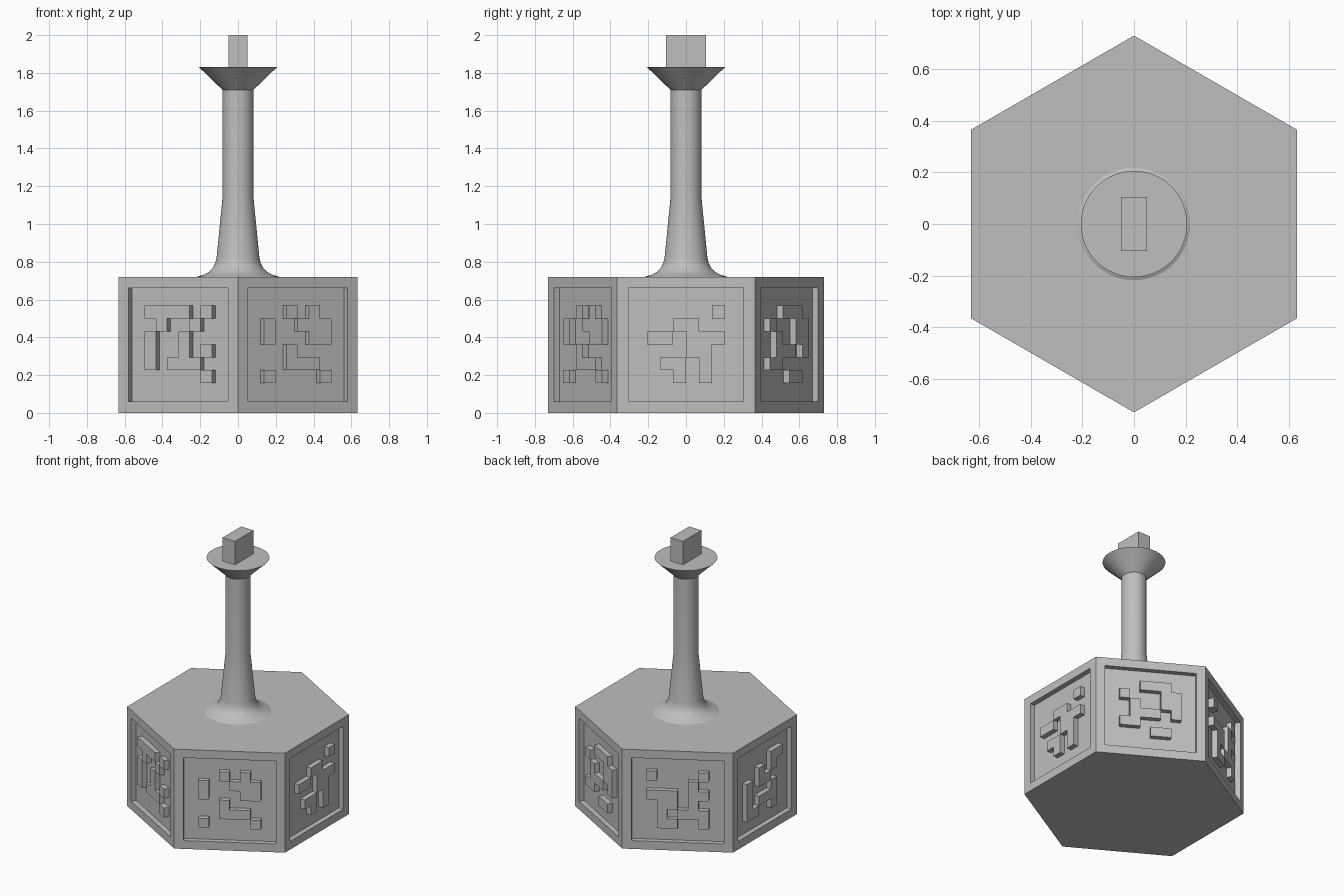
import bpy, bmesh, math
from mathutils import Matrix, Vector

old = bpy.data.objects.get("Cube")
if old:
    bpy.data.objects.remove(old, do_unlink=True)

grey = bpy.data.materials.new("plain_grey")
grey.use_nodes = True
colour = (0.52, 0.52, 0.52, 1)
grey.diffuse_color = colour
grey.node_tree.nodes["Principled BSDF"].inputs["Base Color"].default_value = colour

RADIUS, HEIGHT, DEPTH = 0.73, 0.72, 0.036
APOTHEM = RADIUS * math.cos(math.pi / 6)
CELL = 0.0685
ROW_MID = 0.363


def finish(bm, name):
    mesh = bpy.data.meshes.new(name)
    bmesh.ops.recalc_face_normals(bm, faces=bm.faces)
    bm.to_mesh(mesh)
    bm.free()
    mesh.materials.append(grey)
    obj = bpy.data.objects.new(name, mesh)
    bpy.context.collection.objects.link(obj)
    return obj


# Hexagonal base with a recessed panel on every side
bm = bmesh.new()
bmesh.ops.create_cone(bm, cap_ends=True, segments=6, radius1=RADIUS, radius2=RADIUS,
                      depth=HEIGHT, matrix=Matrix.Translation((0, 0, HEIGHT / 2)))
sides = [f for f in bm.faces if abs(f.normal.z) < 0.5]
bmesh.ops.inset_individual(bm, faces=sides, thickness=0.085)
for panel in bmesh.ops.extrude_discrete_faces(bm, faces=sides)["faces"]:
    panel.normal_update()
    bmesh.ops.translate(bm, verts=panel.verts, vec=panel.normal * -DEPTH)
finish(bm, "hexagonal_base")


# Raised square-block patterns, top row first, one for each side
PATTERNS = {
    "front_right": (-120, ["####.#", ".#..#.", "#..#..", "#..#.#", "#.###.", ".....#"]),
    "front_left": (-60, ["..#.#.", "#..###", "#...##", "..#...", "..###.", "#....#"]),
    "left": (0, [".....#", "..##..", "##.###", "...##.", ".##.#.", "..#.#."]),
    "back_left": (60, ["..###.", "#...##", ".#..##", ".###.#", "##....", "...##."]),
    "back_right": (120, ["#....#", "....#.", "###.##", ".##.#.", ".#.###", ".##..#"]),
    "right": (180, ["....##", "..#.#.", "#.##..", "#...#.", "#.###.", "##..#."]),
}


def block_pattern(name, degrees, rows):
    a = math.radians(degrees)
    out = Vector((math.cos(a), math.sin(a), 0))
    along = Vector((-math.sin(a), math.cos(a), 0))
    up = Vector((0, 0, 1))
    floor = out * (APOTHEM - DEPTH) + up * ROW_MID
    bm = bmesh.new()
    for r, row in enumerate(rows):
        for c, mark in enumerate(row):
            if mark == "#":
                corners = ((c, r + 1), (c + 1, r + 1), (c + 1, r), (c, r))
                bm.faces.new([bm.verts.new(floor + along * (i - 3) * CELL + up * (3 - j) * CELL)
                              for i, j in corners])
    bmesh.ops.remove_doubles(bm, verts=bm.verts, dist=0.001)
    raised = bmesh.ops.extrude_face_region(bm, geom=bm.faces[:])["geom"]
    bmesh.ops.translate(bm, verts=[v for v in raised if isinstance(v, bmesh.types.BMVert)],
                        vec=out * DEPTH)
    mesh_obj = finish(bm, name + "_block_pattern")
    # Blocks are open at the panel floor, so check the outward direction
    mesh = mesh_obj.data
    if sum(p.normal.dot(out) * p.area for p in mesh.polygons) < 0:
        mesh.flip_normals()


for side, (degrees, rows) in PATTERNS.items():
    block_pattern(side, degrees, rows)


# Turned stem with a flared foot and a conical cup
profile = [(0.0, 0.715), (0.225, 0.715), (0.215, 0.722), (0.185, 0.73), (0.157, 0.745),
           (0.134, 0.767), (0.12, 0.793), (0.113, 0.825), (0.082, 1.14), (0.082, 1.71),
           (0.206, 1.83), (0.0, 1.83)]
bm = bmesh.new()
line = [bm.verts.new((r, 0, z)) for r, z in profile]
edges = [bm.edges.new(pair) for pair in zip(line, line[1:])]
bmesh.ops.spin(bm, geom=line + edges, axis=(0, 0, 1), cent=(0, 0, 0),
               angle=math.tau, steps=64, use_duplicate=False)
bmesh.ops.remove_doubles(bm, verts=bm.verts, dist=0.0005)
stem = finish(bm, "stem")
bpy.ops.object.select_all(action="DESELECT")
stem.select_set(True)
bpy.context.view_layer.objects.active = stem
bpy.ops.object.shade_smooth_by_angle(angle=math.radians(30))

# Flat upright key on top
bm = bmesh.new()
bmesh.ops.create_cube(bm, size=1, matrix=Matrix.Translation((0, 0, 1.915))
                      @ Matrix.Diagonal((0.1, 0.21, 0.17, 1)))
finish(bm, "top_key")
